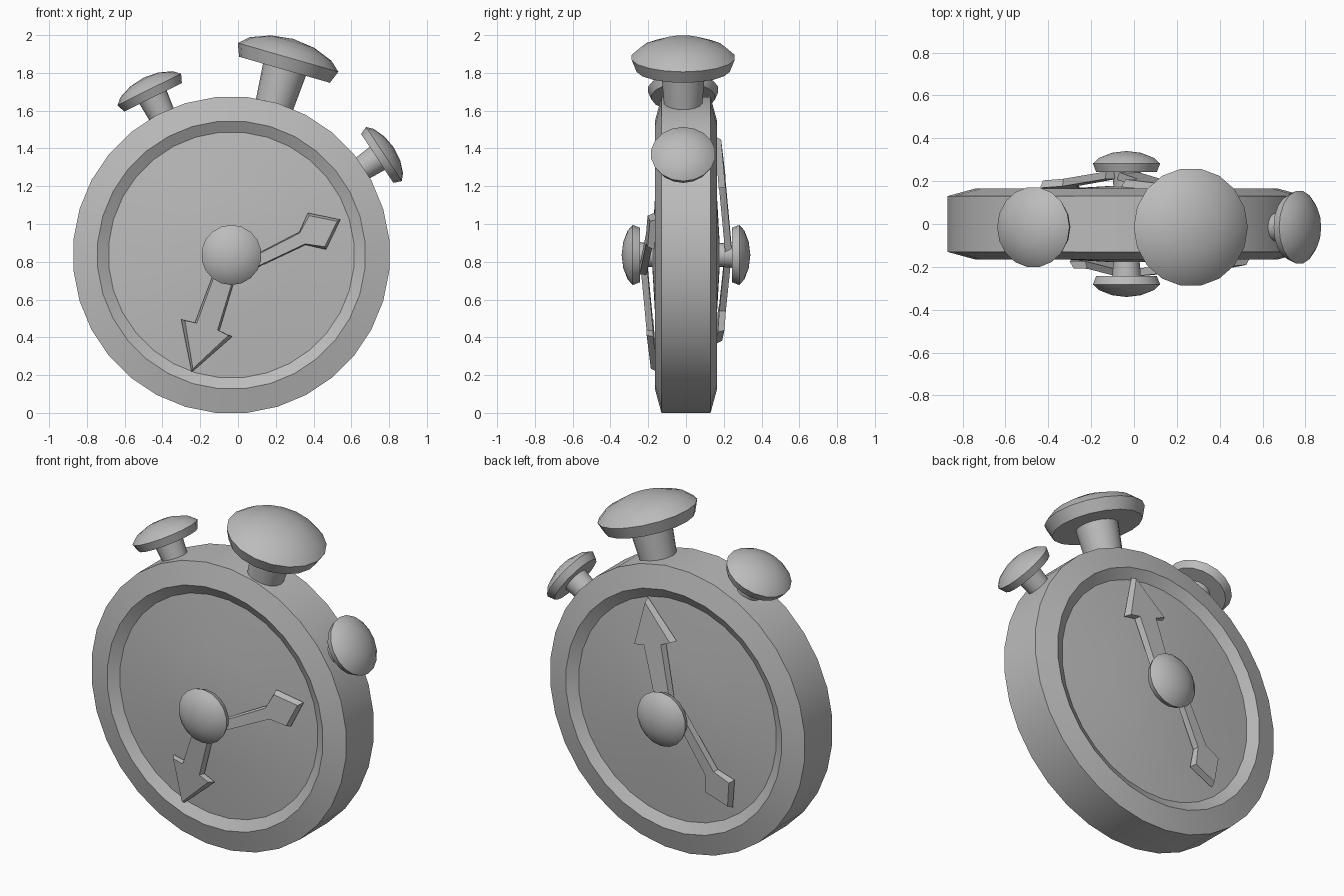
import bpy, bmesh, math
from mathutils import Vector, Matrix

cube = bpy.data.objects.get("Cube")
if cube:
    bpy.data.objects.remove(cube, do_unlink=True)

CENTRE = Vector((-0.035, 0, 0.836))

grey = bpy.data.materials.new("plain grey")
grey.use_nodes = True
grey.diffuse_color = (0.5, 0.5, 0.5, 1)
grey.node_tree.nodes["Principled BSDF"].inputs["Base Color"].default_value = (0.5, 0.5, 0.5, 1)


def finish(bm, name, smooth):
    bmesh.ops.recalc_face_normals(bm, faces=bm.faces)
    mesh = bpy.data.meshes.new(name)
    bm.to_mesh(mesh)
    bm.free()
    mesh.materials.append(grey)
    obj = bpy.data.objects.new(name, mesh)
    bpy.context.collection.objects.link(obj)
    if smooth:
        bpy.ops.object.select_all(action='DESELECT')
        obj.select_set(True)
        bpy.context.view_layer.objects.active = obj
        bpy.ops.object.shade_smooth_by_angle(angle=math.radians(32))
    return obj


def lathe(name, profile, sides, origin, direction):
    """Spin (radius, height) points round an axis through origin."""
    bm = bmesh.new()
    start = Matrix.Rotation(math.pi / sides, 3, 'Z')
    verts = [bm.verts.new(start @ Vector((r, 0, h))) for r, h in profile]
    edges = [bm.edges.new(pair) for pair in zip(verts, verts[1:])]
    bmesh.ops.spin(bm, geom=verts + edges, cent=(0, 0, 0), axis=(0, 0, 1),
                   angle=math.tau, steps=sides, use_duplicate=False)
    bmesh.ops.remove_doubles(bm, verts=bm.verts, dist=0.0005)
    turn = Vector(direction).to_track_quat('Z', 'Y').to_matrix().to_4x4()
    bm.transform(Matrix.Translation(origin) @ turn)
    return finish(bm, name, True)


def knob(name, direction, base, under, scale, offset_y=0.0, sides=18):
    """Mushroom button: tapered stem and domed cap."""
    s = scale
    profile = [(0, base), (0.097 * s, base), (0.118 * s, under),
               (0.25 * s, under), (0.277 * s, under + 0.068 * s),
               (0.225 * s, under + 0.115 * s), (0.12 * s, under + 0.155 * s),
               (0, under + 0.17 * s)]
    lathe(name, profile, sides, CENTRE + Vector((0, offset_y, 0)), direction)


def hand(name, side, angle, offset, tip, barb, neck):
    """Arrow hand with flared edges, sloping down from the pin to its tip."""
    half = [(0.0, neck[1] * 0.8), neck, barb]
    outline = half + [(tip, 0)] + [(u, -v) for u, v in reversed(half)]
    c, s = math.cos(math.radians(angle)), math.sin(math.radians(angle))
    bm = bmesh.new()
    rings = []
    for depth, shrink in ((0.0, 0.85), (0.035, 1.0)):
        ring = []
        for u, v in outline:
            w = v * shrink + offset
            y = side * (0.245 - 0.09 * u - depth)
            if u == tip:
                u -= 0.13 * (1 - shrink)
            ring.append(bm.verts.new(CENTRE + Vector((u * c - w * s, y, u * s + w * c))))
        rings.append(ring)
        bm.faces.new(ring)
    n = len(outline)
    for i in range(n):
        j = (i + 1) % n
        bm.faces.new((rings[0][i], rings[0][j], rings[1][j], rings[1][i]))
    finish(bm, name, False)


# Case: sloped rim, bevelled lip and gently domed dial on both sides
half_case = [(0, 0.182), (0.33, 0.163), (0.652, 0.13), (0.711, 0.165), (0.84, 0.13)]
case = half_case + [(r, -h) for r, h in reversed(half_case)]
lathe("case", case, 32, CENTRE, (0, -1, 0))

# Buttons around the rim, each pointing away from the centre
for name, tilt, under, scale in (("crown_button", 16, 1.02, 1.0),
                                 ("right_button", -26.4, 0.932, 0.68),
                                 ("left_button", 56.5, 0.926, 0.62)):
    a = math.radians(tilt)
    knob(name, (math.sin(a), 0, math.cos(a)), 0.76, under, scale, -0.015)

# Centre pins and hands
for label, side in (("front", -1), ("back", 1)):
    knob(label + "_pin", (0, side, 0), 0.1, 0.243, 0.575)

LONG = (0.655, (0.408, 0.143), (0.40, 0.068))
SHORT = (0.6, (0.462, 0.108), (0.376, 0.038))
hand("front_long_hand", -1, -108.7, 0, *LONG)
hand("front_short_hand", -1, 26.3, -0.088, *SHORT)
hand("back_long_hand", 1, 74, 0, *LONG)
hand("back_short_hand", 1, -121, -0.085, *SHORT)
